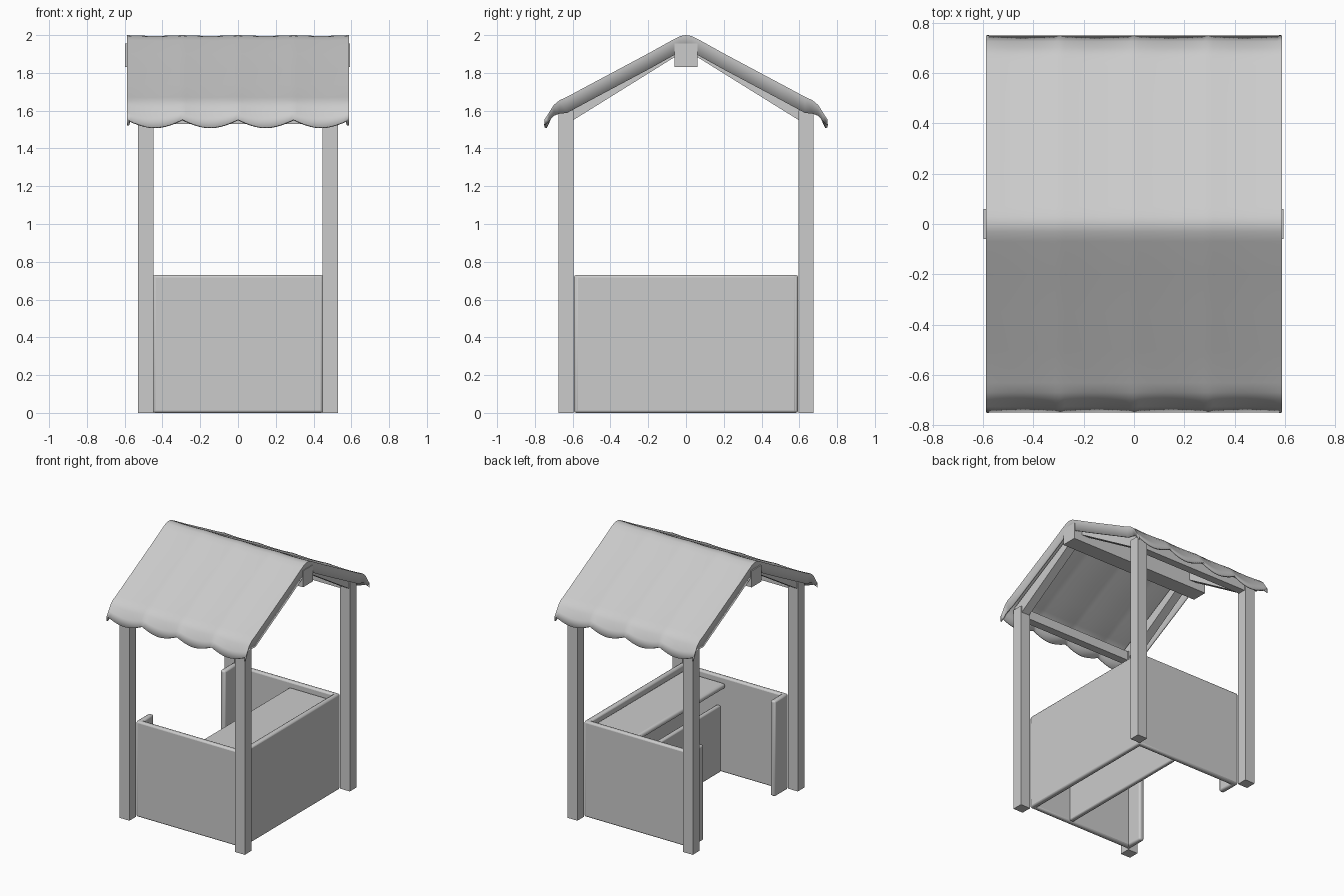
import bpy, bmesh, math

if "Cube" in bpy.data.objects:
    bpy.data.objects.remove(bpy.data.objects["Cube"])


def mesh_object(name, verts, faces):
    me = bpy.data.meshes.new(name)
    me.from_pydata(verts, [], faces)
    bm = bmesh.new()
    bm.from_mesh(me)
    bmesh.ops.recalc_face_normals(bm, faces=bm.faces)
    bm.to_mesh(me)
    bm.free()
    ob = bpy.data.objects.new(name, me)
    bpy.context.collection.objects.link(ob)
    return ob


def box(name, x, y, z, bevel=0.0, segs=2):
    verts = [(a, b, c) for a in x for b in y for c in z]
    faces = [(0, 1, 3, 2), (4, 6, 7, 5), (0, 4, 5, 1),
             (2, 3, 7, 6), (0, 2, 6, 4), (1, 5, 7, 3)]
    ob = mesh_object(name, verts, faces)
    if bevel:
        m = ob.modifiers.new("bevel", "BEVEL")
        m.width, m.segments = bevel, segs
        smooth(ob)
    return ob


def span(s, a, b):
    return tuple(sorted((s * a, s * b)))


def smooth(ob):
    bpy.ops.object.select_all(action="DESELECT")
    ob.select_set(True)
    bpy.context.view_layer.objects.active = ob
    bpy.ops.object.shade_smooth_by_angle(angle=math.radians(40))


# Corner posts and rafters
rafter = [(.05, 1.89), (.597, 1.55), (.67, 1.55), (.67, 1.62), (.05, 1.955)]
for sx in (-1, 1):
    for sy in (-1, 1):
        box("corner_post", span(sx, .447, .53), span(sy, .595, .675), (0, 1.6))
        n = len(rafter)
        verts = [(sx * x, sy * y, z) for x in (.455, .522) for y, z in rafter]
        faces = [tuple(range(n)), tuple(range(n, 2 * n))]
        faces += [(i, (i + 1) % n, n + (i + 1) % n, n + i) for i in range(n)]
        mesh_object("rafter", verts, faces)

# Ridge beam and eave beams
box("ridge_beam", (-.597, .593), (-.06, .06), (1.83, 1.955))
for sy in (-1, 1):
    box("eave_beam", (-.45, .45), span(sy, .605, .665), (1.53, 1.6))

# Low walls, with a doorway between two stubs on the left side
H, T = .73, .04
for sy in (-1, 1):
    box("end_wall", (-.45, .45), span(sy, .593 - T, .593), (0, H), .012)
    box("doorway_stub", (-.452, -.452 + T), span(sy, .43, .585), (0, H), .012)
box("side_wall", (.452 - T, .452), (-.585, .585), (0, H), .012)

# Counter top and lower panel along the right wall
box("counter", (.05, .415), (-.553, .553), (.65, .69), .018, 4)
box("lower_panel", (.09, .125), (-.553, .553), (0, .51), .01)

# Fabric roof: profile swept along x, scalloped eaves, drooping side hems
half = [(0, 2.0), (.03, 1.995), (.07, 1.975), (.2, 1.903), (.35, 1.823),
        (.5, 1.743), (.63, 1.673), (.67, 1.655), (.70, 1.63),
        (.725, 1.59), (.748, 1.555)]
prof = [(-y, z) for y, z in reversed(half[1:])] + half
NX, W = 64, .588
verts = []
for i in range(-1, NX + 2):
    k = min(max(i, 0), NX)
    x = -W + 2 * W * k / NX
    lobe = abs(math.sin(4 * math.pi * k / NX))
    for y, z in prof:
        t = min(max((abs(y) - .64) / .108, 0), 1)
        xx, zz = x, z - .043 * lobe * t * t - .004 * lobe * (1 - t)
        if i < 0 or i > NX:
            zz -= .085 - .05 * t
            xx *= 1 - .02 * math.sin(math.pi * t)
        verts.append((xx, y, zz))
P = len(prof)
faces = [(c * P + r, c * P + r + 1, (c + 1) * P + r + 1, (c + 1) * P + r)
         for c in range(NX + 2) for r in range(P - 1)]
roof = mesh_object("fabric_roof", verts, faces)
# Make the sheet face upward before thickening it inward
mid = roof.data.polygons[len(roof.data.polygons) // 2]
if mid.normal.z < 0:
    roof.data.flip_normals()
sol = roof.modifiers.new("thickness", "SOLIDIFY")
sol.thickness, sol.offset = .012, -1
smooth(roof)
